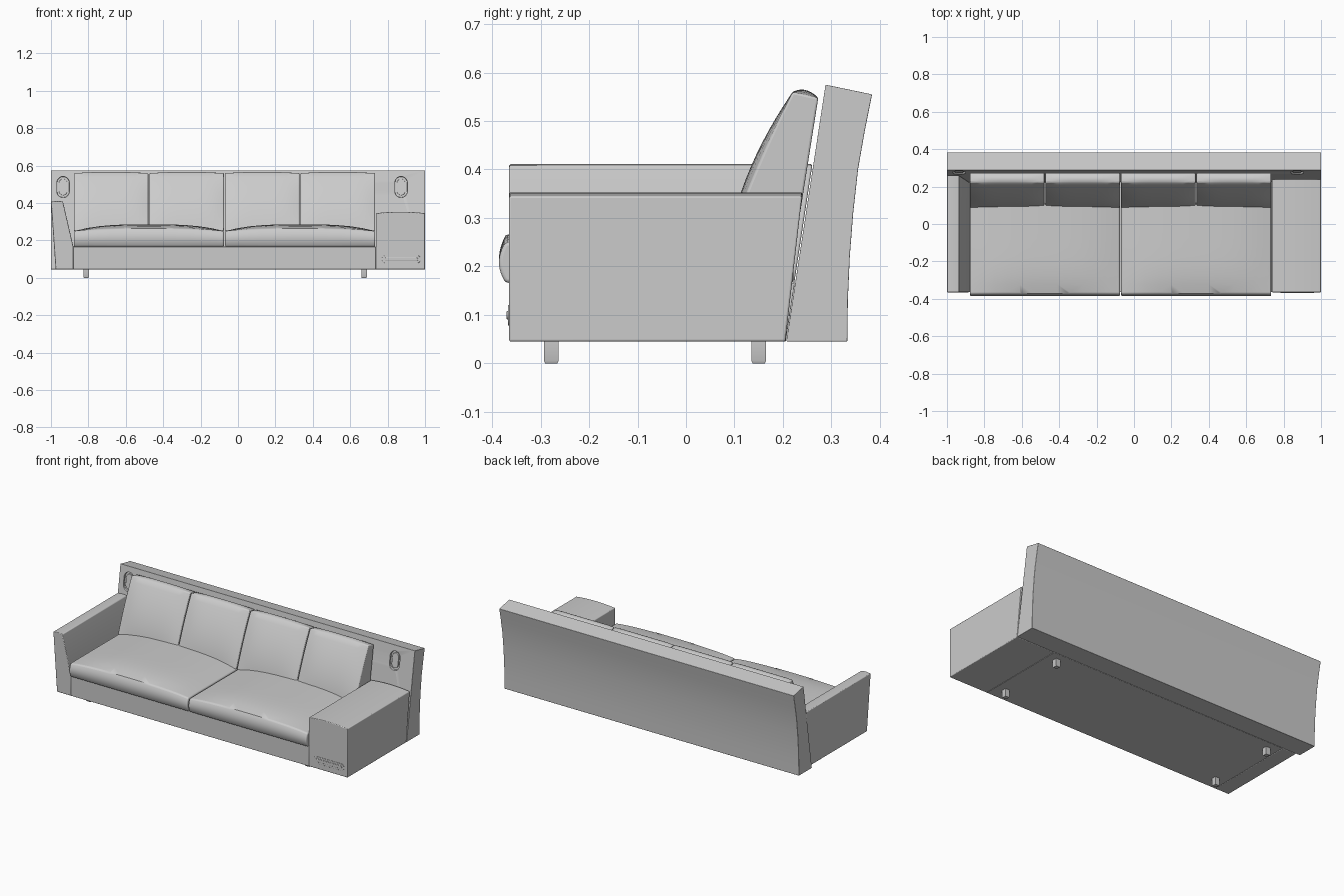
import bpy, bmesh, math

if "Cube" in bpy.data.objects:
    bpy.data.objects.remove(bpy.data.objects["Cube"])


def finish(bm, name, bevel=0.004, angle=35):
    bmesh.ops.recalc_face_normals(bm, faces=bm.faces)
    me = bpy.data.meshes.new(name)
    bm.to_mesh(me)
    bm.free()
    ob = bpy.data.objects.new(name, me)
    bpy.context.collection.objects.link(ob)
    if bevel:
        m = ob.modifiers.new("bevel", 'BEVEL')
        m.width, m.segments, m.limit_method = bevel, 3, 'ANGLE'
        m.angle_limit = math.radians(angle)
    bpy.ops.object.select_all(action='DESELECT')
    ob.select_set(True)
    bpy.context.view_layer.objects.active = ob
    bpy.ops.object.shade_smooth_by_angle(angle=math.radians(40))
    return ob


def loft(name, a, b, bevel=0.004):
    """Solid between two matching rings of 3D points."""
    bm = bmesh.new()
    va, vb = [bm.verts.new(p) for p in a], [bm.verts.new(p) for p in b]
    n = len(va)
    bm.faces.new(va)
    bm.faces.new(vb[::-1])
    for i in range(n):
        j = (i + 1) % n
        bm.faces.new((va[i], va[j], vb[j], vb[i]))
    return finish(bm, name, bevel)


def cushion(name, shape, bevel):
    """Subdivided cube whose points (-1..1) are mapped by a shape function."""
    bm = bmesh.new()
    bmesh.ops.create_cube(bm, size=2)
    bmesh.ops.subdivide_edges(bm, edges=bm.edges[:], cuts=11, use_grid_fill=True)
    for v in bm.verts:
        v.co = shape(*v.co)
    return finish(bm, name, bevel, 50)


def back_y(z):
    return 0.207 + 0.1528 * (z - 0.045)


def pill(cx, cz, hw, hh, steps=10):
    """Upright rounded slot outline in x, z."""
    pts = []
    for k in range(2 * steps + 2):
        top = k <= steps
        a = math.pi * (k if top else k - 1) / steps
        pts.append((cx + hw * math.cos(a),
                    cz + (hh - hw) * (1 if top else -1) + hw * math.sin(a)))
    return pts


# Backrest: leaning slab with a hollow curved rear
prof = [(0.207, 0.045), (0.288, 0.575), (0.384, 0.555), (0.369, 0.48), (0.355, 0.40),
        (0.345, 0.31), (0.338, 0.22), (0.334, 0.13), (0.333, 0.045)]
back = loft("backrest", [(-1, y, z) for y, z in prof], [(1, y, z) for y, z in prof], 0.002)

# Oval recesses in the backrest, each with an inner pad
for side, x in (("left", -0.935), ("right", 0.872)):
    ring = pill(x, 0.485, 0.033, 0.056)
    cutter = loft("recess_cutter", [(px, back_y(z) - 0.03, z) for px, z in ring],
                  [(px, back_y(z) + 0.012, z) for px, z in ring], 0)
    cutter.hide_render = True
    bpy.context.view_layer.objects.active = back
    m = back.modifiers.new("recess", 'BOOLEAN')
    m.operation, m.object, m.solver = 'DIFFERENCE', cutter, 'EXACT'
    bpy.ops.object.modifier_move_to_index(modifier="recess", index=0)
    bpy.ops.object.modifier_apply(modifier="recess")
    bpy.data.objects.remove(cutter)
    ring = pill(x, 0.485, 0.022, 0.044)
    loft(side + "_recess_pad", [(px, back_y(z) + 0.004, z) for px, z in ring],
         [(px, back_y(z) + 0.016, z) for px, z in ring], 0.002)

# Left arm: slim, flaring outward
arm = [(-0.975, 0.045), (-0.88, 0.045), (-0.88, 0.165), (-0.936, 0.408), (-0.965, 0.411), (-1, 0.407)]
loft("left_arm", [(x, -0.365, z) for x, z in arm], [(x, back_y(z) - 0.002, z) for x, z in arm])

# Right arm: wide block with a slightly domed top
arm = [(0.737, 0.045)] + [(0.737 + 0.263 * t / 8, 0.345 + 0.008 * (1 - (t / 4 - 1) ** 2))
                          for t in range(9)] + [(1, 0.045)]
loft("right_arm", [(x, -0.365, z) for x, z in arm],
     [(x, 0.205 + 0.115 * (z - 0.045), z) for x, z in arm])

# Rounded bar handle on the right arm front, with an inner strip
for name, hw, hh, y in (("arm_handle", 0.104, 0.021, -0.3675), ("arm_handle_strip", 0.09, 0.009, -0.370)):
    ring = [(0.873 + (z - 0.099), x) for x, z in pill(0.099, 0.099, hh, hw)]
    loft(name, [(x, y, z) for x, z in ring], [(x, -0.36, z) for x, z in ring], 0.0015)

# Base frame under the seat
box = [(-0.88, 0.045), (0.737, 0.045), (0.737, 0.166), (-0.88, 0.166)]
loft("base", [(x, -0.364, z) for x, z in box], [(x, back_y(z) - 0.001, z) for x, z in box], 0.002)

# Two seat cushions with domed tops and bulging fronts
for i, cx in enumerate((-0.4765, 0.3325)):
    def seat(u, v, w, cx=cx):
        y = -0.075 + 0.297 * v
        if v < 0:
            y -= 0.014 * (1 - w * w) * (-v) ** 3
        dome = 0.036 * (1 - abs(u) ** 3) * (1 - max(0, -v) ** 4 * 0.6)
        return (cx + 0.401 * u, y, 0.208 + 0.042 * w + dome * (w + 1) / 2)
    cushion("seat_cushion_%d" % (i + 1), seat, 0.014)

# Four back cushions, leaning and puffed at the front
for i in range(4):
    cx = -0.6785 + i * 0.404

    def pad(u, v, w, cx=cx):
        t = (w + 1) / 2
        front = 0.087 + 0.133 * t - (1 - w * w) * (0.006 + 0.014 * (1 - u ** 4))
        rear = 0.226 + 0.047 * t
        z = 0.25 + 0.304 * t + 0.01 * t * (1 - v * v) * (1 - u ** 4) - 0.006 * t * v
        return (cx + 0.199 * u, front + (rear - front) * (v + 1) / 2, z)
    cushion("back_cushion_%d" % (i + 1), pad, 0.01)

# Four short legs with tapered feet
for x in (-0.812, 0.674):
    for y in (-0.278, 0.15):
        bm = bmesh.new()
        levels = []
        for z, r in ((0, 0.0125), (0.005, 0.015), (0.046, 0.015)):
            levels.append([bm.verts.new((x + a * r, y + b * r, z))
                           for a, b in ((-1, -1), (1, -1), (1, 1), (-1, 1))])
        bm.faces.new(levels[0])
        bm.faces.new(levels[2])
        for lo, hi in zip(levels, levels[1:]):
            for k in range(4):
                bm.faces.new((lo[k], lo[k - 1], hi[k - 1], hi[k]))
        finish(bm, "%s_%s_leg" % ("front" if y < 0 else "rear", "left" if x < 0 else "right"), 0)
